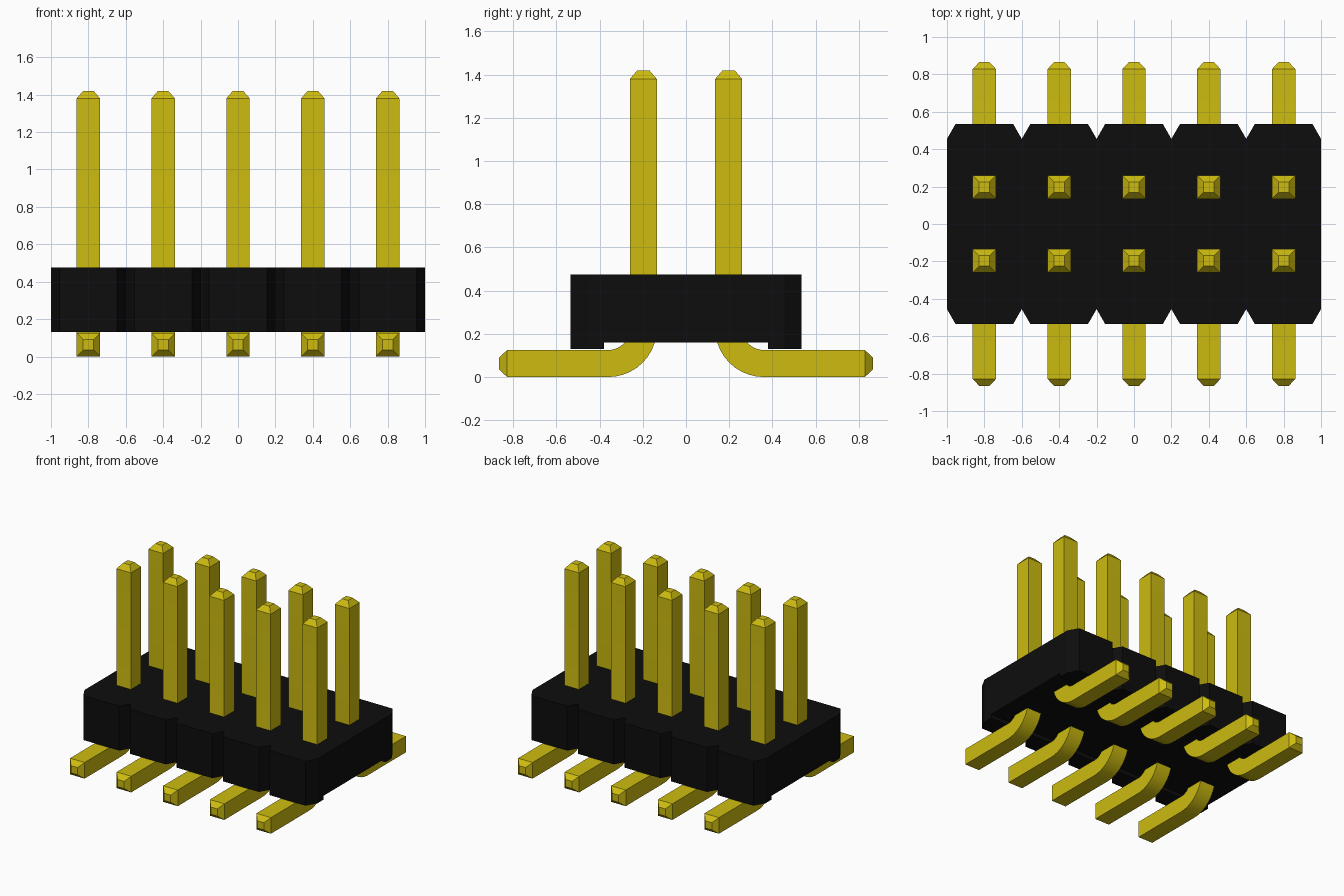
import bpy, bmesh, math

cube = bpy.data.objects.get("Cube")
if cube:
    bpy.data.objects.remove(cube, do_unlink=True)


def make_material(name, color, roughness, metallic=0.0):
    mat = bpy.data.materials.new(name)
    mat.use_nodes = True
    mat.diffuse_color = color
    bsdf = mat.node_tree.nodes["Principled BSDF"]
    bsdf.inputs["Base Color"].default_value = color
    bsdf.inputs["Roughness"].default_value = roughness
    bsdf.inputs["Metallic"].default_value = metallic
    return mat


def finish_mesh(bm, name, mat):
    bmesh.ops.recalc_face_normals(bm, faces=bm.faces[:])
    mesh = bpy.data.meshes.new(name)
    bm.to_mesh(mesh)
    bm.free()
    mesh.materials.append(mat)
    return mesh


def add_object(name, mesh):
    obj = bpy.data.objects.new(name, mesh)
    bpy.context.collection.objects.link(obj)
    return obj


black = make_material("black plastic", (0.004, 0.004, 0.004, 1), 0.5)
gold = make_material("gold metal", (0.61, 0.50, 0.005, 1), 0.4)

PITCH, COLUMNS = 0.4, 5
CENTRES = [(i - (COLUMNS - 1) / 2) * PITCH for i in range(COLUMNS)]

# Housing: notched outline, one chamfered cell per column
HALF_Y, NOTCH_Y, CHAMFER = 0.535, 0.455, 0.046
BASE_Z, TOP_Z, RAIL_Z, RAIL_Y = 0.16, 0.475, 0.13, 0.38
front = [(-1.0, -NOTCH_Y)]
for x in CENTRES:
    half = PITCH / 2
    front += [(x - half + CHAMFER, -HALF_Y), (x + half - CHAMFER, -HALF_Y), (x + half, -NOTCH_Y)]
outline = front + [(-x, -y) for x, y in front]

bm = bmesh.new()
base = bm.faces.new([bm.verts.new((x, y, BASE_Z)) for x, y in outline])
top = bmesh.ops.extrude_face_region(bm, geom=[base], use_keep_orig=True)["geom"]
bmesh.ops.translate(bm, vec=(0, 0, TOP_Z - BASE_Z),
                    verts=[v for v in top if isinstance(v, bmesh.types.BMVert)])
for y in (-RAIL_Y, RAIL_Y):
    bmesh.ops.bisect_plane(bm, geom=bm.verts[:] + bm.edges[:] + bm.faces[:],
                           plane_co=(0, y, 0), plane_no=(0, 1, 0))

# Standoff rails under the long sides
rails = [f for f in bm.faces
         if all(abs(v.co.z - BASE_Z) < 1e-4 and abs(v.co.y) > RAIL_Y - 1e-4 for v in f.verts)
         and abs(f.calc_center_median().y) > RAIL_Y]
low = bmesh.ops.extrude_face_region(bm, geom=rails)["geom"]
bmesh.ops.translate(bm, vec=(0, 0, RAIL_Z - BASE_Z),
                    verts=[v for v in low if isinstance(v, bmesh.types.BMVert)])
add_object("housing", finish_mesh(bm, "housing", black))

# Pin: square section swept along an L path with tapered ends
W, TIP = 0.0625, 0.028
ROW_Y, BEND_Y, BEND_Z, RADIUS, STEPS = 0.1975, 0.36, 0.225, 0.1625, 10
# Each station: y, z, angle of the in-plane section direction, half width
stations = [(ROW_Y, 1.42, math.pi, TIP), (ROW_Y, 1.38, math.pi, W)]
for i in range(STEPS + 1):
    a = math.pi + i / STEPS * math.pi / 2
    stations.append((BEND_Y + RADIUS * math.cos(a), BEND_Z + RADIUS * math.sin(a), a, W))
stations += [(0.828, W, 1.5 * math.pi, W), (0.865, W, 1.5 * math.pi, TIP)]

bm = bmesh.new()
rings = []
for y, z, a, w in stations:
    dy, dz = math.cos(a) * w, math.sin(a) * w
    rings.append([bm.verts.new((sx * w, y + s * dy, z + s * dz))
                  for sx, s in ((-1, -1), (1, -1), (1, 1), (-1, 1))])
for r0, r1 in zip(rings, rings[1:]):
    for k in range(4):
        n = (k + 1) % 4
        bm.faces.new((r0[k], r0[n], r1[n], r1[k]))
bm.faces.new(rings[0])
bm.faces.new(rings[-1])
pin_mesh = finish_mesh(bm, "pin", gold)

# Two rows of pins, the front row turned half round
pins = []
for row, turn in (("back", 0), ("front", math.pi)):
    for i, x in enumerate(CENTRES, 1):
        pin = add_object(f"{row}_pin_{i}", pin_mesh)
        pin.location.x = x
        pin.rotation_euler.z = turn
        pins.append(pin)

# Smooth bends with crisp pin edges
bpy.ops.object.select_all(action='DESELECT')
pins[0].select_set(True)
bpy.context.view_layer.objects.active = pins[0]
bpy.ops.object.shade_smooth_by_angle(angle=math.radians(30))
